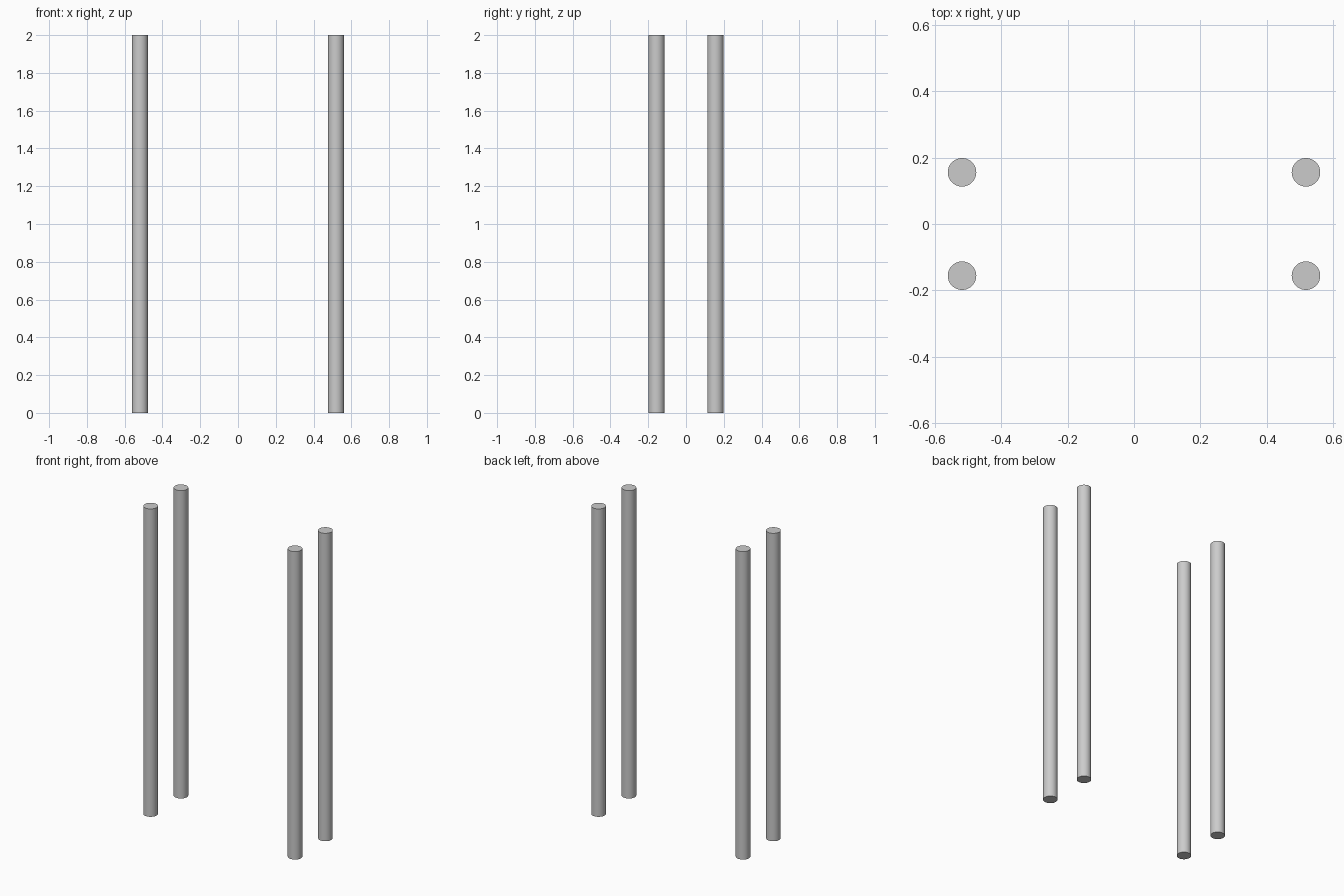
import bpy
from math import radians

if "Cube" in bpy.data.objects:
    bpy.data.objects.remove(bpy.data.objects["Cube"])

RADIUS, HEIGHT = 0.043, 2.0
X, Y = 0.519, 0.156


# One round post standing on the ground
def post(name, x, y):
    bpy.ops.mesh.primitive_cylinder_add(
        vertices=48, radius=RADIUS, depth=HEIGHT, location=(x, y, HEIGHT / 2))
    obj = bpy.context.object
    obj.name = name
    bpy.ops.object.shade_smooth_by_angle(angle=radians(30))


# Four posts at the corners of a rectangle
for side, sx in (("left", -1), ("right", 1)):
    for end, sy in (("front", -1), ("back", 1)):
        post(f"{end}_{side}_post", sx * X, sy * Y)
